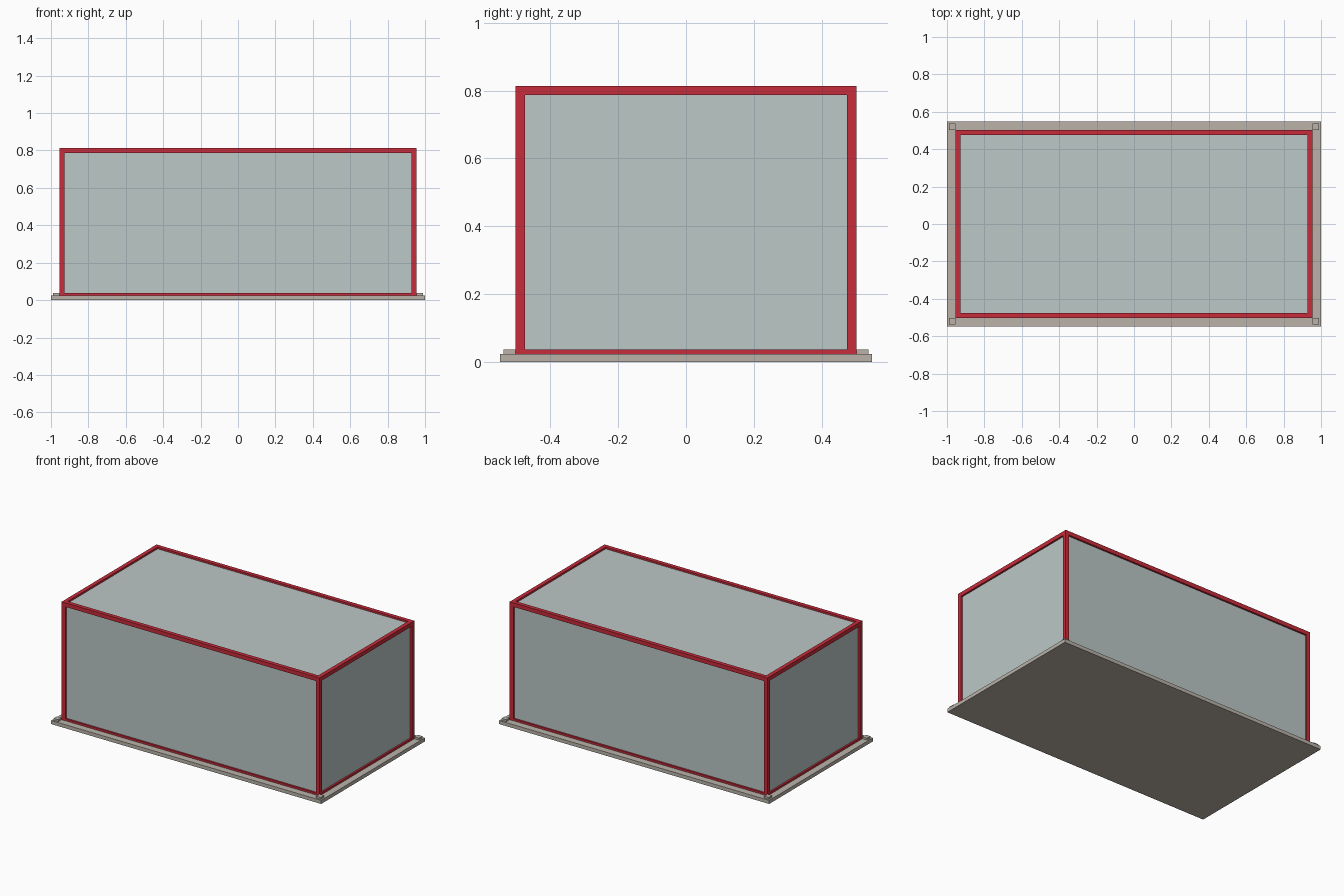
import bpy

cube = bpy.data.objects.get("Cube")
if cube:
    bpy.data.objects.remove(cube, do_unlink=True)


def material(name, color):
    m = bpy.data.materials.new(name)
    m.use_nodes = True
    m.diffuse_color = (*color, 1)
    m.node_tree.nodes["Principled BSDF"].inputs["Base Color"].default_value = (*color, 1)
    return m


RED = material("frame red", (0.57, 0.025, 0.043))
GLASS = material("pale grey panel", (0.50, 0.58, 0.57))
STONE = material("warm grey base", (0.49, 0.45, 0.40))


def box(name, low, high, mat):
    """Axis-aligned box between two corners."""
    bpy.ops.mesh.primitive_cube_add(size=1)
    ob = bpy.context.object
    ob.name = name
    ob.location = [(a + b) / 2 for a, b in zip(low, high)]
    ob.scale = [b - a for a, b in zip(low, high)]
    bpy.ops.object.transform_apply(location=True, rotation=False, scale=True)
    ob.data.materials.append(mat)
    return ob


X, Y = 0.955, 0.502          # outer half-size of the frame
BAR = 0.027                  # bar thickness
SLAB, TOP = 0.024, 0.814     # frame bottom and top
SILL = 0.037                 # top of the low rails and corner pads
INSET = 0.012                # depth of the panels behind the frame
PAD = 0.035

# Base slab
box("base_slab", (-1, -0.548, 0), (1, 0.548, SLAB), STONE)

# Panelled body, recessed behind the frame
box("panel_body", (INSET - X, INSET - Y, SLAB), (X - INSET, Y - INSET, TOP - INSET), GLASS)

# Corner posts and foot pads
for sx, side in ((-1, "right"), (1, "left")):
    for sy, end in ((-1, "front"), (1, "back")):
        xs = sorted((sx * X, sx * (X - BAR)))
        ys = sorted((sy * Y, sy * (Y - BAR)))
        box(f"{end}_{side}_post", (xs[0], ys[0], SLAB), (xs[1], ys[1], TOP), RED)
        xs = sorted((sx * X, sx * (X + PAD)))
        ys = sorted((sy * Y, sy * (Y + PAD)))
        box(f"{end}_{side}_corner_pad", (xs[0], ys[0], SLAB), (xs[1], ys[1], SILL), STONE)

# Rails between the posts, low and high
for level, z0, z1 in (("bottom", SLAB, SILL), ("top", TOP - BAR, TOP)):
    for s, end, side in ((-1, "front", "right"), (1, "back", "left")):
        ys = sorted((s * Y, s * (Y - BAR)))
        box(f"{level}_{end}_rail", (BAR - X, ys[0], z0), (X - BAR, ys[1], z1), RED)
        xs = sorted((s * X, s * (X - BAR)))
        box(f"{level}_{side}_rail", (xs[0], BAR - Y, z0), (xs[1], Y - BAR, z1), RED)
